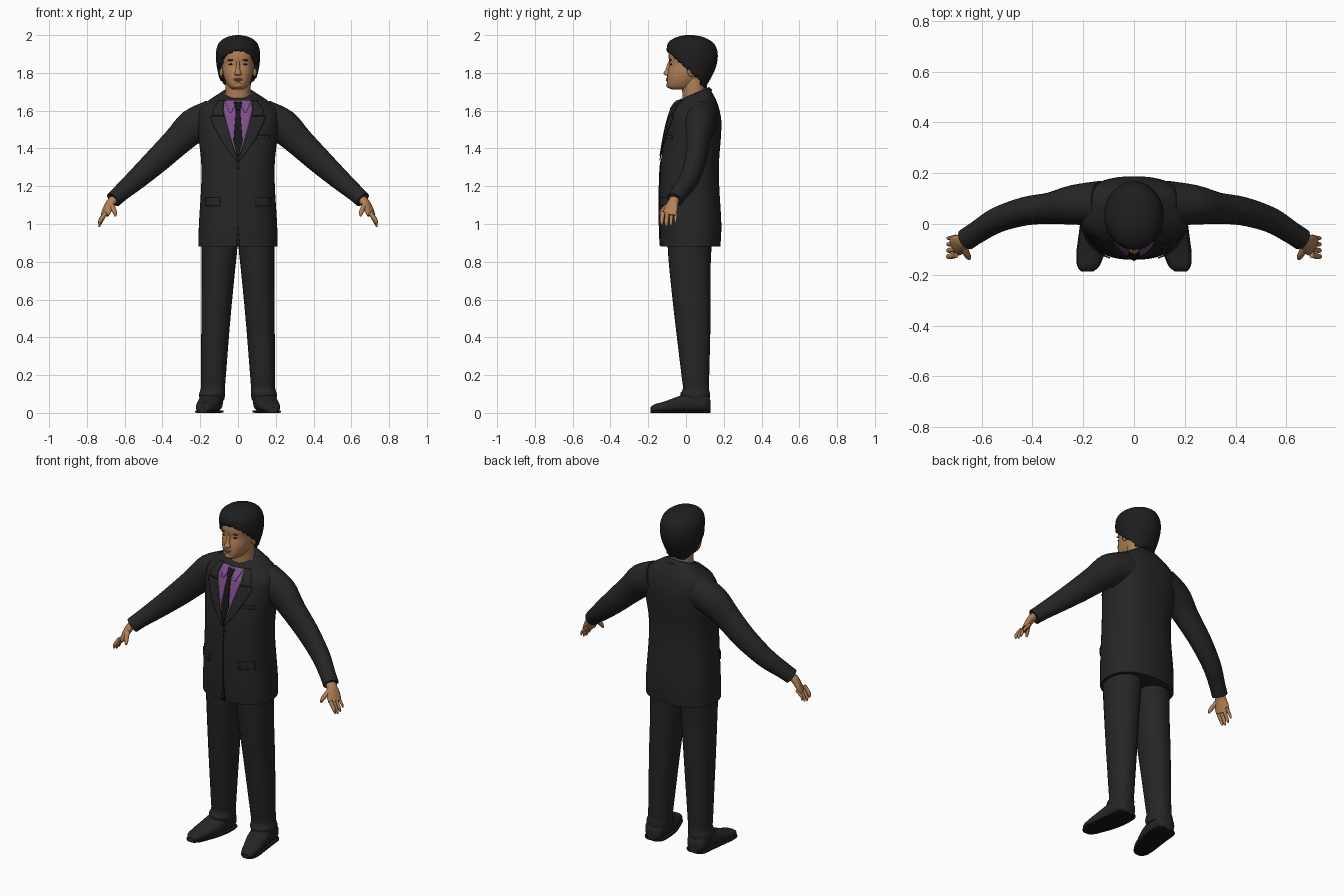
import bpy, bmesh, math, random
from mathutils import Vector
from mathutils.bvhtree import BVHTree

if "Cube" in bpy.data.objects:
    bpy.data.objects.remove(bpy.data.objects["Cube"])
random.seed(4)
SIDES = ((1, "left_"), (-1, "right_"))
built = []


def material(name, *rgb):
    m = bpy.data.materials.new(name)
    m.use_nodes = True
    m.diffuse_color = (*rgb, 1)
    m.node_tree.nodes["Principled BSDF"].inputs["Base Color"].default_value = (*rgb, 1)
    return m


SUIT = material("charcoal_cloth", .019, .019, .019)
HAIR = material("black_hair", .013, .013, .013)
SKIN = material("tan_skin", .45, .22, .095)
LIPS = material("lip_skin", .33, .14, .07)
SHIRT = material("purple_cotton", .21, .08, .26)
BLACK = material("black_trim", .008, .008, .008)


def finish(name, bm, mat):
    bmesh.ops.recalc_face_normals(bm, faces=bm.faces)
    mesh = bpy.data.meshes.new(name)
    bm.to_mesh(mesh)
    bm.free()
    mesh.materials.append(mat)
    ob = bpy.data.objects.new(name, mesh)
    bpy.context.collection.objects.link(ob)
    built.append(ob)
    return ob


def spline(a, b, c, d, t):
    return (b * 2 + (c - a) * t + (a * 2 - b * 5 + c * 4 - d) * t * t
            + (b * 3 - a - c * 3 + d) * t ** 3) * .5


def loft(name, rings, mat, power=2, seg=32, steps=4, side=1):
    """Skin smoothly through rings given as (centre, u axis, v axis)."""
    rings = [[Vector(p) for p in r] for r in rings]
    fine, last = [], len(rings) - 1
    for i in range(last):
        quad = [rings[max(0, min(last, i + k))] for k in (-1, 0, 1, 2)]
        for s in range(steps):
            fine.append([spline(*(q[j] for q in quad), s / steps) for j in range(3)])
    fine.append(rings[-1])
    bm, loops = bmesh.new(), []
    for c, u, v in fine:
        loop = []
        for k in range(seg):
            ca, sa = math.cos(math.tau * k / seg), math.sin(math.tau * k / seg)
            p = c + u * math.copysign(abs(ca) ** (2 / power), ca) \
                + v * math.copysign(abs(sa) ** (2 / power), sa)
            loop.append(bm.verts.new((p.x * side, p.y, p.z)))
        loops.append(loop)
    for a, b in zip(loops, loops[1:]):
        for k in range(seg):
            n = (k + 1) % seg
            bm.faces.new((a[k], a[n], b[n], b[k]))
    bm.faces.new(loops[0])
    bm.faces.new(loops[-1])
    return finish(name, bm, mat)


def level(z, front, back, half, x=0, tilt=0):
    """Horizontal ring from its front and back depth and half width."""
    d = (back - front) / 2
    return (x, (front + back) / 2, z), (half, 0, 0), (0, d, d * tilt)


def tube(name, stops, mat, side=1, **kw):
    """Limb through stops of (x, y, z, half width, half thickness)."""
    pts, rings = [Vector(s[:3]) for s in stops], []
    for i, s in enumerate(stops):
        d = (pts[min(i + 1, len(pts) - 1)] - pts[max(i - 1, 0)]).normalized()
        u = d.cross(Vector((0, 0, 1))).normalized()
        rings.append((pts[i], u * s[3], u.cross(d) * s[4]))
    return loft(name, rings, mat, side=side, **kw)


def ball(name, loc, size, mat, tilt=0):
    bm = bmesh.new()
    bmesh.ops.create_uvsphere(bm, u_segments=16, v_segments=10, radius=1)
    ob = finish(name, bm, mat)
    ob.location, ob.scale, ob.rotation_euler = loc, size, (0, tilt, 0)
    return ob


# Jacket body
jacket = loft("jacket_body", [
    level(.88, -.135, .182, .21), level(1, -.14, .187, .207),
    level(1.2, -.14, .176, .195), level(1.33, -.133, .175, .195),
    level(1.45, -.115, .184, .208), level(1.54, -.097, .187, .215, tilt=.05),
    level(1.61, -.077, .172, .203, tilt=.1), level(1.655, -.055, .15, .15, tilt=.2),
    level(1.69, -.035, .12, .085, tilt=.4)], SUIT, power=2.4, seg=48)
source = bmesh.new()
source.from_mesh(jacket.data)
chest = BVHTree.FromBMesh(source)


def panel(name, rows, mat, lift, side=1, cols=8, steps=6):
    """Thin plate laid on the jacket front; rows are (z, x start, x end)."""
    lines = []
    for a, b in zip(rows, rows[1:]):
        for s in range(steps + 1):
            if s or not lines:
                lines.append([p + (q - p) * s / steps for p, q in zip(a, b)])
    bm, grid = bmesh.new(), []
    for z, x0, x1 in lines:
        row = []
        for k in range(cols + 1):
            x = (x0 + (x1 - x0) * k / cols) * side
            hit = chest.ray_cast(Vector((x, -1, z)), Vector((0, 1, 0)))
            y = hit[0].y if hit[0] else 0
            row.append(bm.verts.new((x, y - lift, z)))
        grid.append(row)
    for a, b in zip(grid, grid[1:]):
        for k in range(cols):
            bm.faces.new((a[k], a[k + 1], b[k + 1], b[k]))
    mod = finish(name, bm, mat).modifiers.new("Thickness", "SOLIDIFY")
    mod.thickness, mod.offset = .005, 0


# Shirt front, tie, lapels and pockets
panel("shirt_front", [(1.65, -.072, .072), (1.6, -.078, .078), (1.52, -.058, .058),
                      (1.43, -.032, .032), (1.37, -.008, .008)], SHIRT, .003)
panel("tie_knot", [(1.645, -.022, .022), (1.605, -.012, .012)], BLACK, .012)
panel("tie_blade", [(1.61, -.011, .011), (1.44, -.024, .024), (1.36, -.004, .004)], BLACK, .008)
panel("front_seam", [(1.33, -.002, .002), (1, -.002, .002), (.885, -.012, .012)], BLACK, .002)
for s, n in SIDES:
    panel(n + "collar_wing", [(1.655, .012, .068), (1.63, .014, .06), (1.59, .035, .045)],
          SHIRT, .009, s)
    panel(n + "upper_lapel", [(1.655, .073, .1), (1.6, .08, .135), (1.575, .074, .13)],
          SUIT, .006, s)
    panel(n + "lower_lapel", [(1.57, .072, .148), (1.52, .058, .13),
                              (1.43, .032, .08), (1.335, 0, .012)], SUIT, .006, s)
    panel(n + "pocket_flap", [(1.14, .095, .172), (1.095, .095, .174)], SUIT, .005, s)
panel("breast_pocket", [(1.47, .1, .165), (1.45, .1, .165)], SUIT, .004)
ball("jacket_button", (0, -.137, 1.3), (.009, .004, .009), BLACK)

# Collars and neck
loft("neck", [level(1.6, -.02, .11, .07), level(1.68, -.018, .105, .066),
              level(1.77, -.03, .105, .066)], SKIN)
loft("shirt_collar", [level(1.635, -.056, .118, .084, tilt=.55),
                      level(1.665, -.048, .113, .078, tilt=.55),
                      level(1.69, -.036, .11, .073, tilt=.55)], SHIRT)
loft("jacket_collar", [level(1.63, -.03, .14, .098, tilt=.9),
                       level(1.655, -.02, .128, .09, tilt=.9),
                       level(1.665, -.015, .12, .083, tilt=.9)], SUIT)

# Head and hair
loft("head", [level(1.712, -.075, .02, .028), level(1.726, -.097, .05, .048),
              level(1.76, -.1, .085, .068), level(1.8, -.098, .12, .08),
              level(1.845, -.088, .14, .086), level(1.89, -.092, .145, .092),
              level(1.94, -.08, .13, .085), level(1.975, -.04, .09, .05)], SKIN, power=2.2)
hair = loft("hair", [level(1.7, .01, .09, .068), level(1.76, -.04, .125, .093),
                     level(1.82, -.08, .155, .11), level(1.88, -.096, .168, .117),
                     level(1.93, -.102, .162, .113), level(1.965, -.09, .138, .096),
                     level(1.99, -.048, .09, .058), level(2, 0, .04, .012)], HAIR, seg=48)
bm = bmesh.new()
bm.from_mesh(hair.data)
bmesh.ops.bisect_plane(bm, geom=bm.verts[:] + bm.edges[:] + bm.faces[:],
                       plane_co=(0, -.09, 1.912), plane_no=(0, .69, .73), clear_inner=True)
for v in bm.verts:
    if v.is_boundary:
        v.co.z += random.uniform(-.012, .006)
bm.to_mesh(hair.data)
bm.free()
mod = hair.modifiers.new("Thickness", "SOLIDIFY")
mod.thickness, mod.offset = .02, -1

# Face
loft("nose", [level(1.787, -.108, -.08, .017), level(1.797, -.119, -.08, .019),
              level(1.82, -.108, -.08, .011), level(1.86, -.094, -.075, .009)], SKIN, seg=16)
ball("upper_lip", (0, -.1, 1.768), (.025, .007, .005), LIPS)
ball("lower_lip", (0, -.099, 1.76), (.021, .007, .005), LIPS)
ball("chin", (0, -.088, 1.735), (.026, .017, .016), SKIN)
for s, n in SIDES:
    ball(n + "eye", (.036 * s, -.0785, 1.845), (.014, .006, .004), BLACK)
    ball(n + "eyebrow", (.036 * s, -.082, 1.868), (.02, .006, .004), HAIR, .08 * s)
    ball(n + "ear", (.088 * s, .028, 1.812), (.012, .02, .033), SKIN)

for s, n in SIDES:
    # Sleeve
    tube(n + "sleeve", [(.13, .082, 1.56, .088, .1), (.24, .075, 1.515, .078, .092),
                        (.33, .062, 1.43, .062, .077), (.43, .05, 1.335, .056, .068),
                        (.54, .015, 1.235, .05, .056), (.62, -.034, 1.165, .044, .046),
                        (.66, -.06, 1.128, .044, .043)], SUIT, s)
    # Hand
    tube(n + "palm", [(.64, -.05, 1.15, .025, .022), (.672, -.068, 1.115, .03, .022),
                      (.69, -.08, 1.08, .04, .019), (.706, -.088, 1.045, .04, .014)],
         SKIN, s, seg=20)
    for i, finger in enumerate(("index", "middle", "ring", "little")):
        y, r = -.122 + .024 * i, .0115 - .001 * i
        drop = (.01, 0, .004, .02)[i]
        tube(n + finger + "_finger", [
            (.7, y, 1.06, r, r), (.717, y - .004, 1.03 + drop / 2, r, r),
            (.73, y - .006, 1.005 + drop, r * .9, r * .9),
            (.735, y - .004, .985 + drop, r * .4, r * .4)], SKIN, s, seg=12)
    tube(n + "thumb", [(.672, -.085, 1.105, .013, .014), (.66, -.115, 1.08, .013, .013),
                       (.652, -.13, 1.06, .011, .011), (.648, -.137, 1.042, .005, .005)],
         SKIN, s, seg=12)
    # Trouser leg
    loft(n + "trouser_leg", [
        level(.065, -.018, .124, .064, .138), level(.1, -.03, .127, .069, .137),
        level(.13, -.016, .122, .064, .133), level(.2, -.024, .123, .066, .13),
        level(.5, -.06, .13, .077, .117), level(.75, -.087, .13, .088, .104),
        level(.88, -.097, .135, .095, .098), level(1, -.1, .14, .095, .097)],
        SUIT, power=2.2, side=s)
    # Shoe and sole: stops are (x, y, half width, height)
    stops = [(.138, .13, .03, .06), (.14, .105, .056, .1), (.143, .03, .062, .105),
             (.155, -.05, .06, .08), (.171, -.115, .052, .056), (.18, -.165, .04, .042),
             (.184, -.188, .018, .026)]
    loft(n + "shoe", [((x, y, h / 2 + .004), (w, 0, 0), (0, 0, h / 2)) for x, y, w, h in stops],
         SUIT, power=2.5, side=s)
    loft(n + "sole", [((x, y, .007), (w + .004, 0, 0), (0, 0, .007)) for x, y, w, h in stops],
         BLACK, power=5, side=s)

# Smooth shading
bpy.ops.object.select_all(action="DESELECT")
for ob in built:
    ob.select_set(True)
bpy.context.view_layer.objects.active = jacket
bpy.ops.object.shade_smooth_by_angle(angle=math.radians(45))
